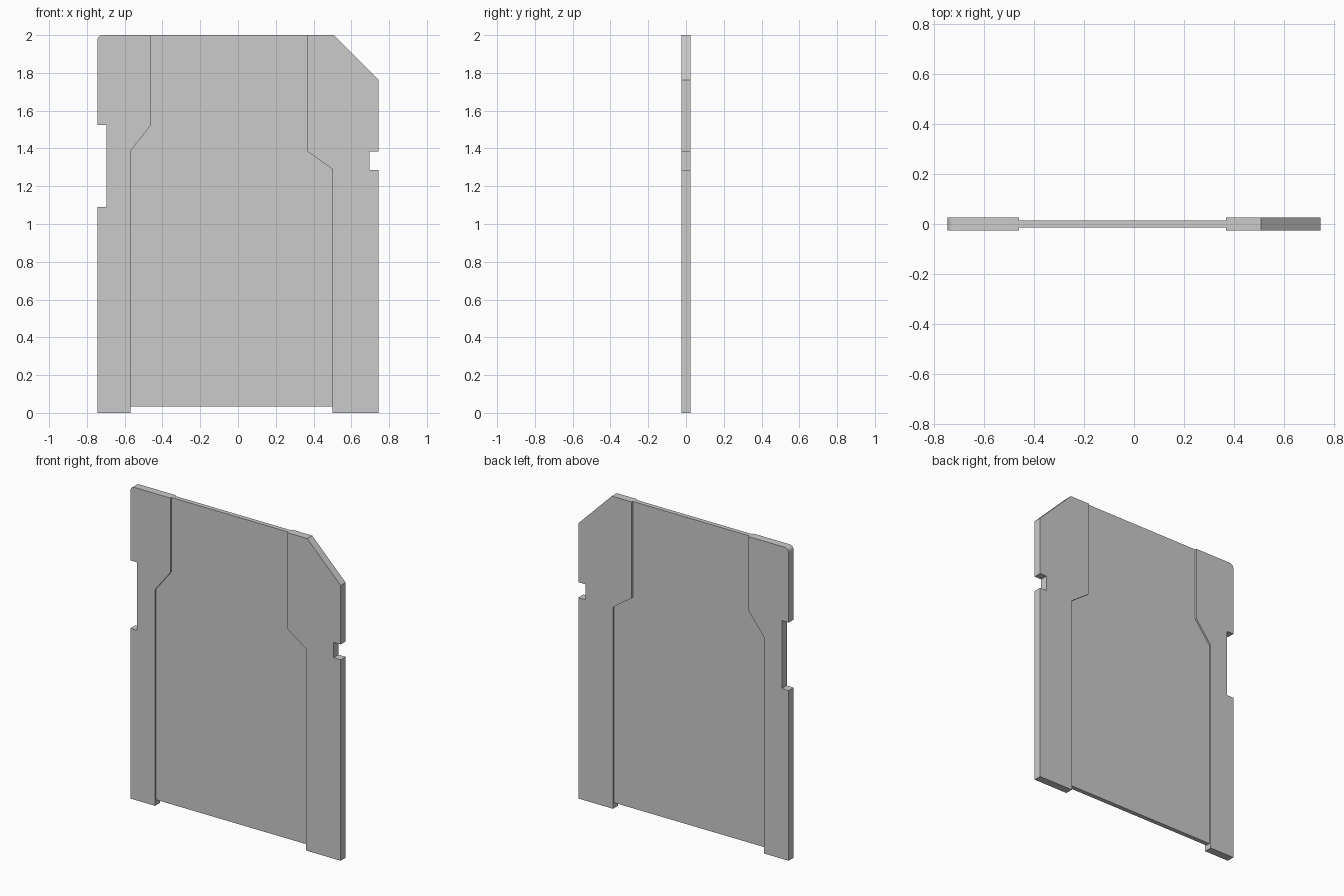
import bpy, bmesh, math

if "Cube" in bpy.data.objects:
    bpy.data.objects.remove(bpy.data.objects["Cube"])

OUTER = 0.745      # half width
THICK = 0.05       # rail thickness
PANEL = 0.029      # recessed panel thickness


def extrude_profile(name, points, thickness):
    """Closed x/z outline extruded evenly about y = 0."""
    bm = bmesh.new()
    face = bm.faces.new([bm.verts.new((x, -thickness / 2, z)) for x, z in points])
    ret = bmesh.ops.extrude_face_region(bm, geom=[face])
    verts = [g for g in ret["geom"] if isinstance(g, bmesh.types.BMVert)]
    bmesh.ops.translate(bm, verts=verts, vec=(0, thickness, 0))
    bmesh.ops.recalc_face_normals(bm, faces=bm.faces)
    mesh = bpy.data.meshes.new(name)
    bm.to_mesh(mesh)
    bm.free()
    obj = bpy.data.objects.new(name, mesh)
    bpy.context.collection.objects.link(obj)
    return obj


def arc(cx, cz, r, start, end, steps=6):
    angles = [math.radians(start + (end - start) * i / steps) for i in range(steps + 1)]
    return [(cx + r * math.cos(a), cz + r * math.sin(a)) for a in angles]


# Inner edges of the thick rails, listed from bottom to top
left_edge = [(-0.57, 1.385), (-0.46, 1.525), (-0.46, 2)]
right_edge = [(0.50, 1.29), (0.367, 1.385), (0.367, 2)]

# Left rail with long notch and rounded top corner
r = 0.028
left_rail = extrude_profile("left_rail",
    [(-0.57, 0)] + left_edge + arc(-OUTER + r, 2 - r, r, 90, 180)
    + [(-OUTER, 1.525), (-0.697, 1.525), (-0.697, 1.09), (-OUTER, 1.09), (-OUTER, 0)],
    THICK)

# Right rail with cut corner and small notch
right_rail = extrude_profile("right_rail",
    [(0.50, 0)] + right_edge
    + [(0.508, 2), (OUTER, 1.763), (OUTER, 1.385), (0.695, 1.385),
       (0.695, 1.287), (OUTER, 1.287), (OUTER, 0)],
    THICK)

# Thin centre panel recessed on both faces
centre_panel = extrude_profile("centre_panel",
    [(-0.57, 0.035)] + left_edge + right_edge[::-1] + [(0.50, 0.035)],
    PANEL)

# Smooth only the rounded corner
bpy.ops.object.select_all(action='DESELECT')
left_rail.select_set(True)
bpy.context.view_layer.objects.active = left_rail
bpy.ops.object.shade_smooth_by_angle(angle=math.radians(30))
